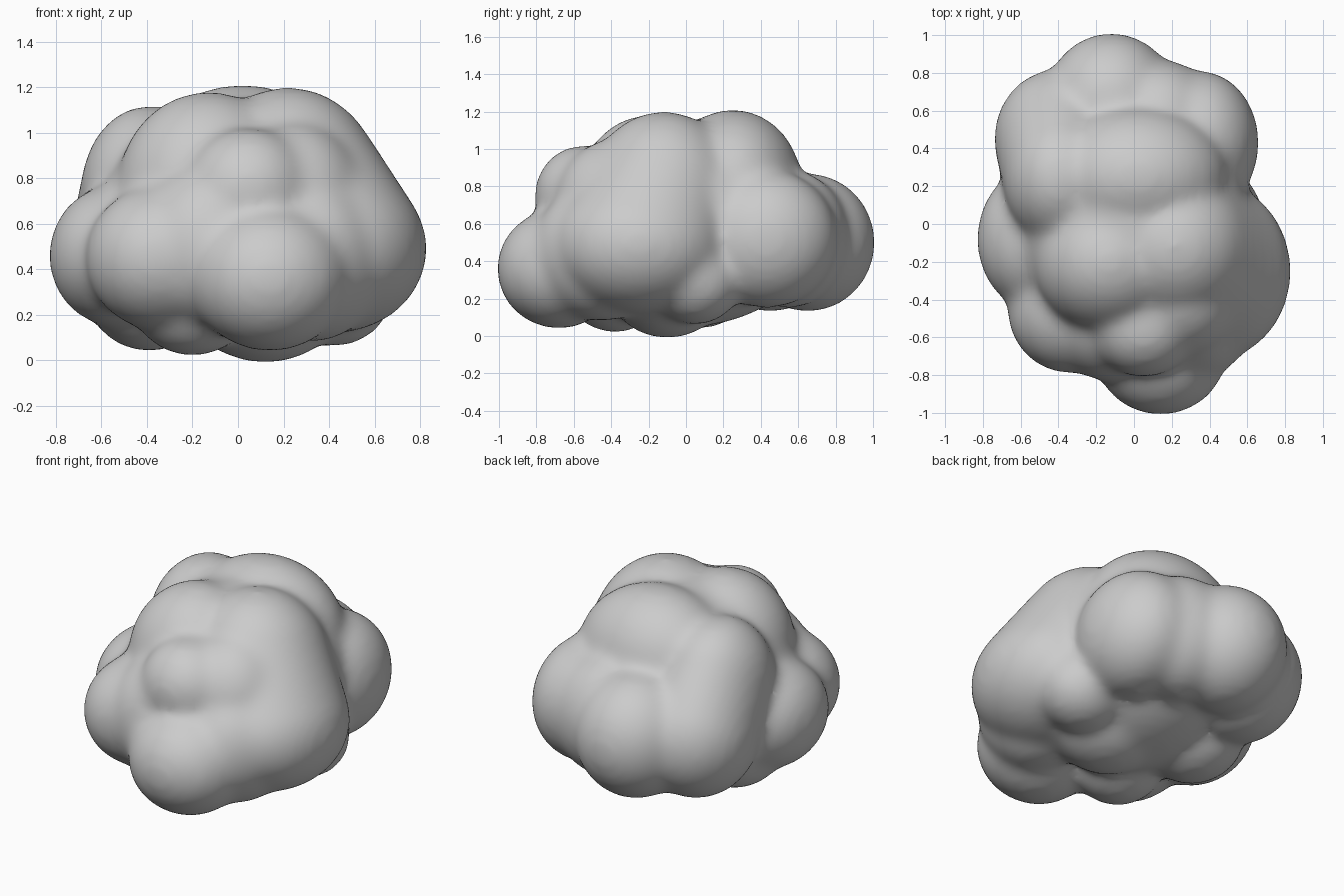
import bpy, bmesh

if "Cube" in bpy.data.objects:
    bpy.data.objects.remove(bpy.data.objects["Cube"], do_unlink=True)

grey = bpy.data.materials.new("soft grey")
grey.use_nodes = True
colour = (0.6, 0.6, 0.6, 1)
grey.diffuse_color = colour
grey.node_tree.nodes["Principled BSDF"].inputs["Base Color"].default_value = colour

# Puffs of the cloud: centre, radii
PUFFS = {
    "core": ((0, 0, .6), (.6, .7, .54)),
    "under body": ((0, .05, .45), (.56, .7, .32)),
    "top ridge": ((.02, .25, .8), (.47, .36, .4)),
    "top front": ((-.13, -.2, .75), (.39, .37, .42)),
    "top right": ((.22, -.12, .73), (.41, .41, .46)),
    "front brow": ((.05, -.55, .75), (.27, .25, .26)),
    "left cheek": ((-.12, -.5, .5), (.33, .32, .36)),
    "right cheek": ((.32, -.45, .45), (.32, .36, .36)),
    "upper cheek": ((.24, -.38, .68), (.32, .32, .36)),
    "back left high": ((-.39, .24, .74), (.29, .35, .37)),
    "back left low": ((-.4, .45, .5), (.33, .36, .36)),
    "back tip": ((-.12, .65, .5), (.34, .35, .36)),
    "back bridge": ((.13, .55, .52), (.32, .31, .36)),
    "back right": ((.35, .43, .52), (.3, .37, .36)),
    "right side": ((.42, -.25, .49), (.4, .46, .36)),
    "front nose": ((.14, -.68, .36), (.34, .32, .31)),
    "front left": ((-.34, -.45, .45), (.32, .33, .31)),
    "left side": ((-.54, -.08, .46), (.28, .36, .3)),
    "under middle": ((.12, -.1, .25), (.33, .3, .25)),
    "under front": ((-.2, -.38, .22), (.24, .24, .19)),
    "under left": ((-.39, .06, .28), (.26, .29, .23)),
    "under right": ((.42, .05, .3), (.25, .24, .23)),
}

# Neighbouring puffs that share one tight skin
BRIDGES = [("top right", "right side"), ("back left low", "back left high")]
PAD = 0.012  # allowance for the softening

ball = bmesh.new()
bmesh.ops.create_icosphere(ball, subdivisions=4, radius=1)
directions = [v.co.copy() for v in ball.verts]
ball.free()


def add_lobe(bm, names):
    points = []
    for name in names:
        centre, radii = PUFFS[name]
        points += [bm.verts.new([c + k * (r + PAD) for c, k, r in zip(centre, d, radii)])
                   for d in directions]
    bmesh.ops.convex_hull(bm, input=points)


bm = bmesh.new()
for lobe in [(name,) for name in PUFFS] + BRIDGES:
    add_lobe(bm, lobe)
loose = [v for v in bm.verts if not v.link_faces]
bmesh.ops.delete(bm, geom=loose, context="VERTS")
bmesh.ops.recalc_face_normals(bm, faces=bm.faces)
mesh = bpy.data.meshes.new("cloud")
bm.to_mesh(mesh)
bm.free()
mesh.materials.append(grey)
cloud = bpy.data.objects.new("cloud", mesh)
bpy.context.collection.objects.link(cloud)
bpy.context.view_layer.objects.active = cloud
cloud.select_set(True)

# Fuse the lobes into one skin and soften the creases
fuse = cloud.modifiers.new("fuse", "REMESH")
fuse.mode = "VOXEL"
fuse.voxel_size = 0.025
soften = cloud.modifiers.new("soften", "SMOOTH")
soften.factor = 0.5
soften.iterations = 30
for name in ("fuse", "soften"):
    bpy.ops.object.modifier_apply(modifier=name)
bpy.ops.object.shade_smooth()
